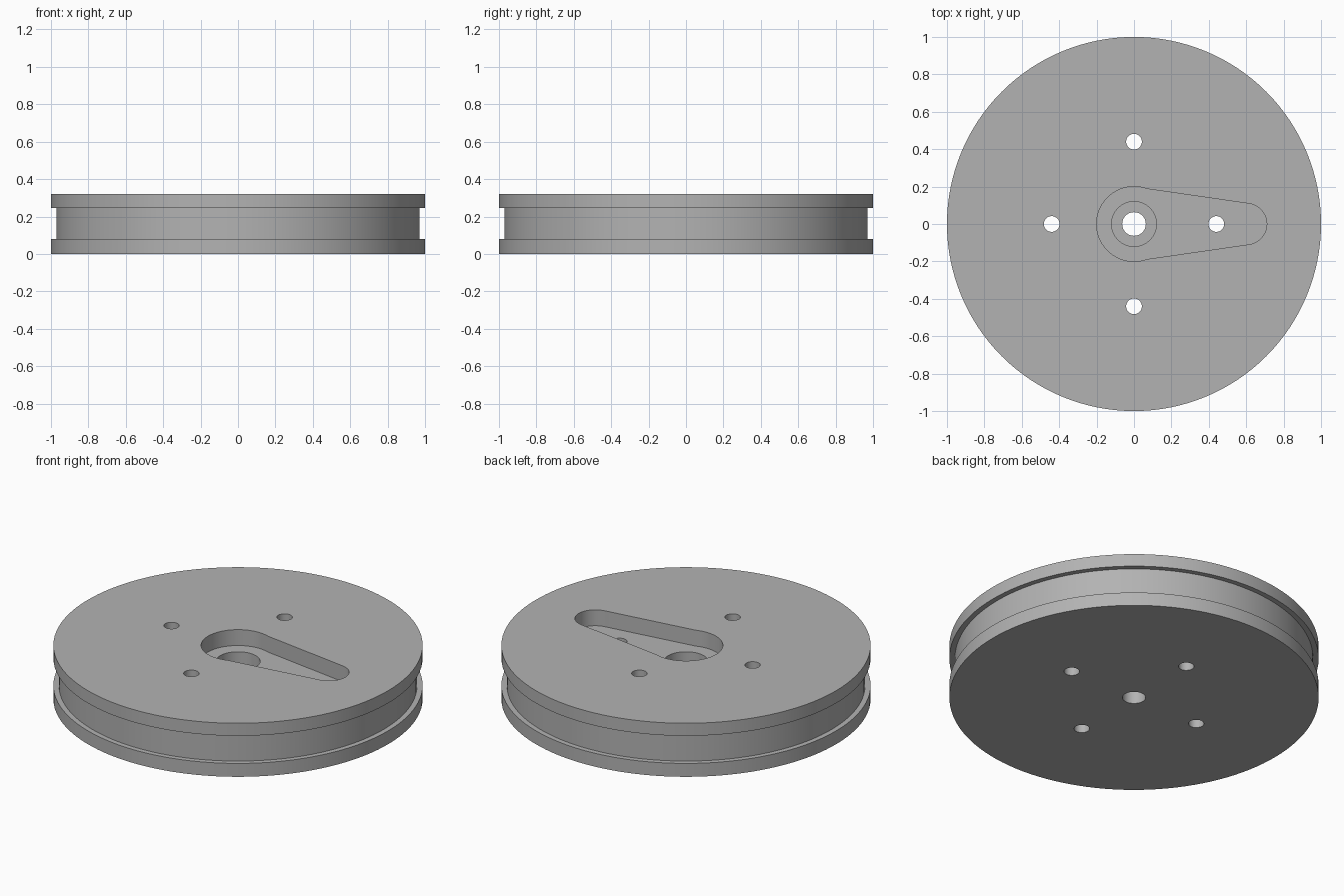
import bpy, bmesh, math

if "Cube" in bpy.data.objects:
    bpy.data.objects.remove(bpy.data.objects["Cube"])

HEIGHT = 0.32
POCKET_FLOOR = 0.225

grey = bpy.data.materials.new("plain grey")
grey.diffuse_color = (0.45, 0.45, 0.45, 1)
grey.use_nodes = True
grey.node_tree.nodes["Principled BSDF"].inputs["Base Color"].default_value = grey.diffuse_color


def make_object(name, bm):
    bmesh.ops.recalc_face_normals(bm, faces=bm.faces)
    mesh = bpy.data.meshes.new(name)
    bm.to_mesh(mesh)
    bm.free()
    mesh.materials.append(grey)
    obj = bpy.data.objects.new(name, mesh)
    bpy.context.collection.objects.link(obj)
    return obj


def lathe(name, profile, sides):
    """Closed solid of revolution from (radius, z) points, capped at both ends."""
    bm = bmesh.new()
    rings = [[bm.verts.new((r * math.cos(a), r * math.sin(a), z))
              for a in (2 * math.pi * i / sides for i in range(sides))]
             for r, z in profile]
    for low, high in zip(rings, rings[1:]):
        for i in range(sides):
            j = (i + 1) % sides
            bm.faces.new((low[i], low[j], high[j], high[i]))
    bm.faces.new(rings[0][::-1])
    bm.faces.new(rings[-1])
    return make_object(name, bm)


def arc(cx, r, start, end, steps):
    angles = [math.radians(start + (end - start) * i / steps) for i in range(steps + 1)]
    return [(cx + r * math.cos(a), r * math.sin(a)) for a in angles]


def prism(name, outline, z0, z1):
    bm = bmesh.new()
    face = bm.faces.new([bm.verts.new((x, y, z0)) for x, y in outline])
    top = bmesh.ops.extrude_face_region(bm, geom=[face])["geom"]
    bmesh.ops.translate(bm, vec=(0, 0, z1 - z0),
                        verts=[v for v in top if isinstance(v, bmesh.types.BMVert)])
    return make_object(name, bm)


# Grooved wheel body: two flanges around a slightly smaller drum
wheel = lathe("grooved_wheel", [(1, 0), (1, 0.08), (0.97, 0.08),
                                (0.97, 0.245), (1, 0.245), (1, HEIGHT)], 128)

# Teardrop pocket for the lever arm
cutters = [prism("arm_pocket_cutter",
                 arc(0, 0.2, 70, 290, 48) + arc(0.6, 0.11, -82, 82, 24),
                 POCKET_FLOOR, HEIGHT + 0.1)]

# Stepped centre bore
cutters.append(lathe("centre_bore_cutter", [(0.063, -0.1), (0.063, 0.1),
                                            (0.12, 0.1), (0.12, POCKET_FLOOR + 0.04)], 48))

# Four screw holes
for k in range(4):
    hole = lathe("screw_hole_cutter", [(0.042, -0.1), (0.042, HEIGHT + 0.1)], 32)
    hole.location = (0.44 * math.cos(k * math.pi / 2), 0.44 * math.sin(k * math.pi / 2), 0)
    cutters.append(hole)

# Cut everything out of the wheel, then drop the cutters
for cutter in cutters:
    cut = wheel.modifiers.new("cut", 'BOOLEAN')
    cut.operation = 'DIFFERENCE'
    cut.solver = 'EXACT'
    cut.object = cutter
bpy.context.view_layer.update()
result = bpy.data.meshes.new_from_object(
    wheel.evaluated_get(bpy.context.evaluated_depsgraph_get()))
wheel.modifiers.clear()
wheel.data = result
for cutter in cutters:
    bpy.data.objects.remove(cutter)

# Smooth the curved walls, keep the rims sharp
bpy.context.view_layer.objects.active = wheel
wheel.select_set(True)
bpy.ops.object.shade_smooth_by_angle(angle=math.radians(30))
